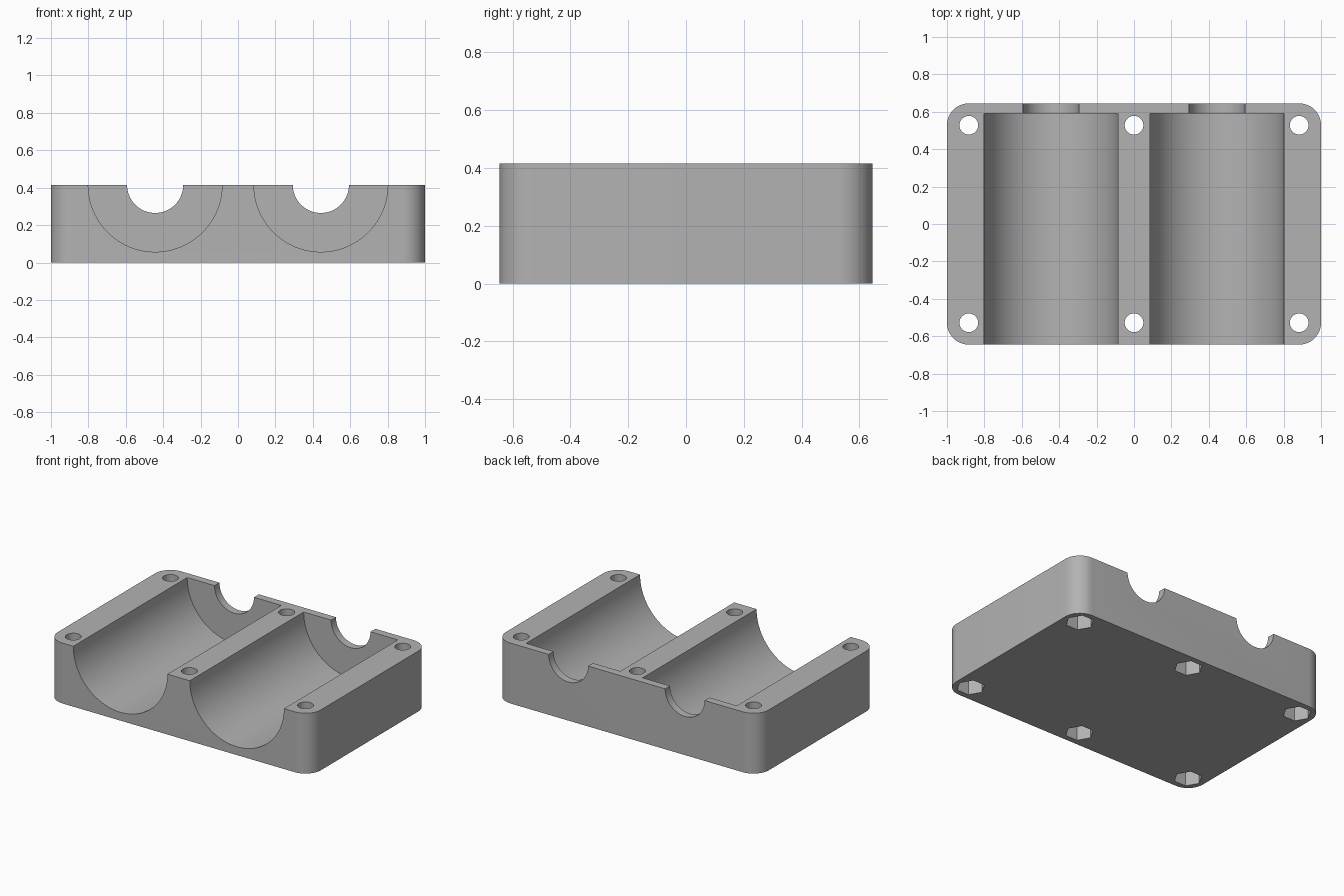
import bpy, bmesh, math
from mathutils import Matrix

if "Cube" in bpy.data.objects:
    bpy.data.objects.remove(bpy.data.objects["Cube"], do_unlink=True)

W, D, H = 1.0, 0.645, 0.415      # half width, half depth, height
CORNER = 0.117
BORE_X, BORE_R, BORE_END = 0.443, 0.358, 0.592
NOTCH_R = 0.15
HOLE_X, HOLE_Y, HOLE_R = 0.883, 0.528, 0.05
NUT_R, NUT_DEPTH = 0.09, 0.12

grey = bpy.data.materials.new("plain grey")
grey.use_nodes = True
colour = (0.45, 0.45, 0.45, 1)
grey.diffuse_color = colour
grey.node_tree.nodes["Principled BSDF"].inputs["Base Color"].default_value = colour


def add_object(name, bm):
    bmesh.ops.recalc_face_normals(bm, faces=bm.faces)
    mesh = bpy.data.meshes.new(name)
    bm.to_mesh(mesh)
    bm.free()
    mesh.materials.append(grey)
    obj = bpy.data.objects.new(name, mesh)
    bpy.context.collection.objects.link(obj)
    return obj


def add_cylinder(bm, centre, radius, length, sides, along_y=False):
    turn = Matrix.Rotation(math.pi / 2, 4, "X") if along_y else Matrix()
    bmesh.ops.create_cone(bm, cap_ends=True, segments=sides, radius1=radius,
                          radius2=radius, depth=length,
                          matrix=Matrix.Translation(centre) @ turn)


# Block with rounded vertical corners
bm = bmesh.new()
bmesh.ops.create_cube(bm, size=1, matrix=Matrix.Translation((0, 0, H / 2))
                      @ Matrix.Diagonal((2 * W, 2 * D, H, 1)))
uprights = [e for e in bm.edges if abs(e.verts[0].co.z - e.verts[1].co.z) > H / 2]
bmesh.ops.bevel(bm, geom=uprights, offset=CORNER, segments=12, profile=0.5,
                affect="EDGES")
block = add_object("clamp_block", bm)

# Cutters: half-round bores, shaft notches, bolt holes, hexagonal nut pockets
bores, notches, holes, pockets = (bmesh.new() for _ in range(4))
front = -D - 0.1
for side in (-1, 1):
    x = side * BORE_X
    add_cylinder(bores, (x, (front + BORE_END) / 2, H), BORE_R,
                 BORE_END - front, 96, True)
    add_cylinder(notches, (x, D, H), NOTCH_R, 0.3, 64, True)
for x in (-HOLE_X, 0, HOLE_X):
    for y in (-HOLE_Y, HOLE_Y):
        add_cylinder(holes, (x, y, H / 2), HOLE_R, H + 0.2, 32)
        # A quarter turn puts two hexagon corners on the x axis
        start = len(pockets.verts)
        add_cylinder(pockets, (x, y, 0), NUT_R, 2 * NUT_DEPTH, 6)
        pockets.verts.ensure_lookup_table()
        bmesh.ops.rotate(pockets, verts=pockets.verts[start:], cent=(x, y, 0),
                         matrix=Matrix.Rotation(math.pi / 2, 3, "Z"))

cutters = []
for name, bm in (("bore_cutter", bores), ("notch_cutter", notches),
                 ("bolt_hole_cutter", holes), ("nut_pocket_cutter", pockets)):
    cutter = add_object(name, bm)
    cutter.hide_render = True
    cutters.append(cutter)
    cut = block.modifiers.new(name, "BOOLEAN")
    cut.operation = "DIFFERENCE"
    cut.solver = "EXACT"
    cut.object = cutter

# Bake the cuts, then drop the cutters
graph = bpy.context.evaluated_depsgraph_get()
result = bpy.data.meshes.new_from_object(block.evaluated_get(graph))
block.modifiers.clear()
block.data = result
for cutter in cutters:
    bpy.data.objects.remove(cutter, do_unlink=True)

# Smooth curves with crisp edges
bpy.ops.object.select_all(action="DESELECT")
block.select_set(True)
bpy.context.view_layer.objects.active = block
bpy.ops.object.shade_smooth_by_angle(angle=math.radians(30))
